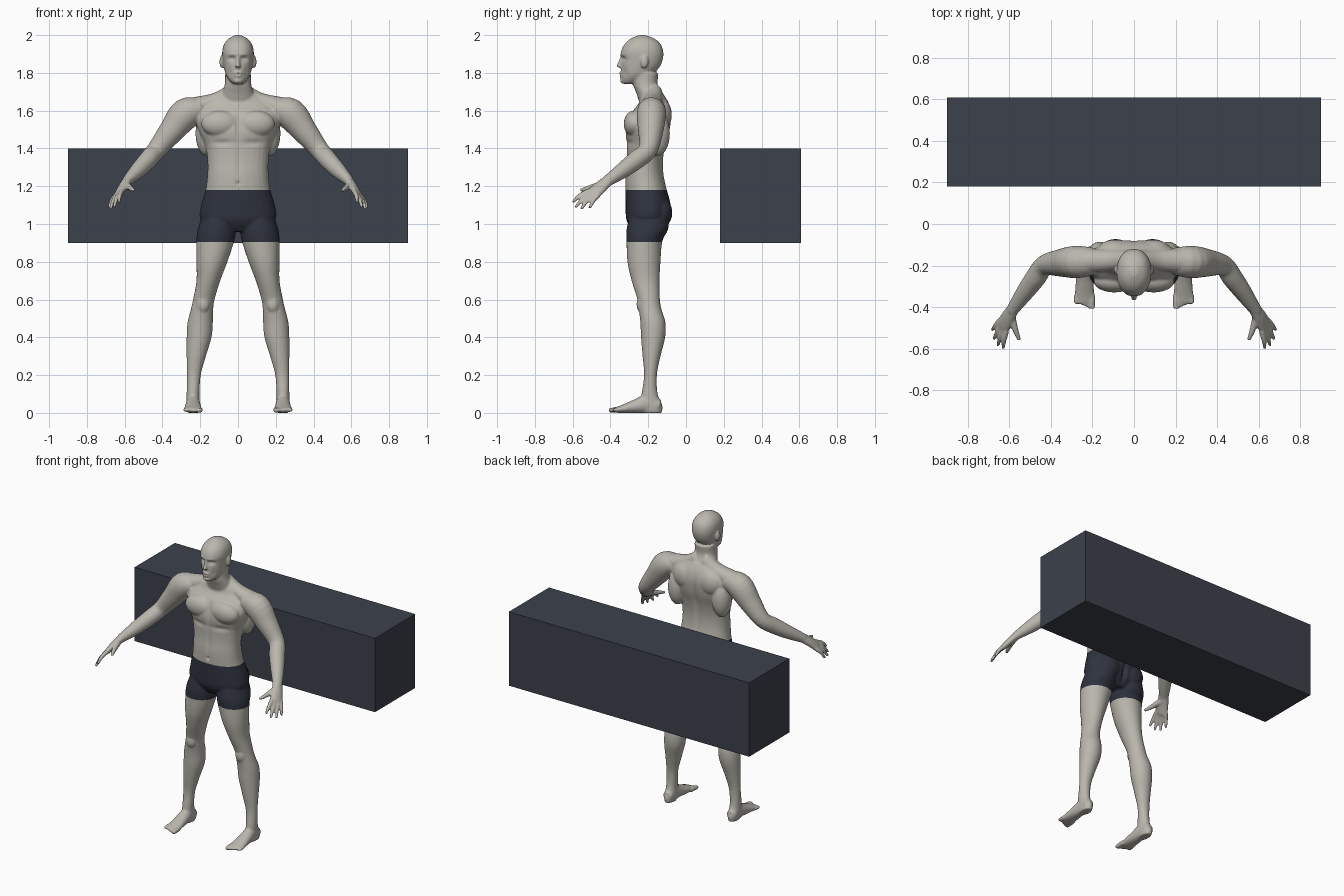
import bpy, bmesh, math
from mathutils import Vector, Matrix

default = bpy.data.objects.get("Cube")
if default:
    bpy.data.objects.remove(default, do_unlink=True)


def material(name, colour):
    mat = bpy.data.materials.new(name)
    mat.use_nodes = True
    rgba = (*colour, 1)
    mat.diffuse_color = rgba
    shader = next(n for n in mat.node_tree.nodes if n.type == 'BSDF_PRINCIPLED')
    shader.inputs["Base Color"].default_value = rgba
    return mat


def add_object(name, bm, *materials):
    mesh = bpy.data.meshes.new(name)
    bm.to_mesh(mesh)
    bm.free()
    for mat in materials:
        mesh.materials.append(mat)
    ob = bpy.data.objects.new(name, mesh)
    bpy.context.collection.objects.link(ob)
    return ob


def spline(rows, steps=4):
    """Smoothly fill in sections between the given ones."""
    pts = [Vector(r) for r in rows]
    pts = [pts[0]] + pts + [pts[-1]]
    filled = []
    for a, b, c, d in zip(pts, pts[1:], pts[2:], pts[3:]):
        for i in range(steps):
            t = i / steps
            filled.append(b + (c - a) * (t / 2) + (a * 2 - b * 5 + c * 4 - d) * (t * t / 2)
                          + (b * 3 - a - c * 3 + d) * (t ** 3 / 2))
    return filled + [pts[-1]]


def skin_rings(bm, rings):
    """Bridge rings of points into a closed tube."""
    loops = [[bm.verts.new(p) for p in ring] for ring in rings]
    for low, high in zip(loops, loops[1:]):
        for i in range(len(low)):
            bm.faces.new((low[i - 1], low[i], high[i], high[i - 1]))
    bm.faces.new(loops[0])
    bm.faces.new(loops[-1])


def ring(centre, u, v, ru, rv, power=2, sides=28):
    points = []
    for i in range(sides):
        angle = math.tau * i / sides
        c, s = math.cos(angle), math.sin(angle)
        points.append(centre + u * math.copysign(abs(c) ** (2 / power), c) * ru
                      + v * math.copysign(abs(s) ** (2 / power), s) * rv)
    return points


def add_rings(bm, rings, mirror):
    skin_rings(bm, rings)
    if mirror:
        skin_rings(bm, [[Vector((-p.x, p.y, p.z)) for p in r] for r in rings])


def stack(bm, rows, mirror=False, power=2.2):
    """Level sections: height, x centre, half width, front y, back y."""
    rings = []
    for z, x, half, front, back in spline(rows):
        centre = Vector((x, (front + back) / 2, z))
        rings.append(ring(centre, Vector((1, 0, 0)), Vector((0, 1, 0)), half, (back - front) / 2, power))
    add_rings(bm, rings, mirror)


def limb(bm, rows, across=(1, 0, 0), mirror=True):
    """Sections square to a path: x, y, z, radius across, other radius."""
    rows = spline(rows)
    path = [r.to_3d() for r in rows]
    rings = []
    for i, row in enumerate(rows):
        tangent = (path[min(i + 1, len(path) - 1)] - path[max(i - 1, 0)]).normalized()
        u = Vector(across)
        u = (u - tangent * u.dot(tangent)).normalized()
        rings.append(ring(path[i], u, tangent.cross(u), row[3], row[4]))
    add_rings(bm, rings, mirror)


def ball(bm, centre, radii, mirror=True):
    x, y, z = centre
    for side in ((1, -1) if mirror else (1,)):
        place = Matrix.Translation((x * side, y, z)) @ Matrix.Diagonal((*radii, 1))
        bmesh.ops.create_uvsphere(bm, u_segments=24, v_segments=16, radius=1, matrix=place)


skin = material("warm_grey_skin", (.49, .47, .42))
cloth = material("dark_navy_cloth", (.028, .033, .049))
slate = material("dark_slate", (.045, .053, .071))

body = bmesh.new()

# Torso, neck and head
stack(body, [(.96, 0, .08, -.28, -.13), (1.02, 0, .195, -.315, -.09), (1.1, 0, .195, -.32, -.08),
             (1.18, 0, .172, -.322, -.1), (1.26, 0, .162, -.322, -.117), (1.34, 0, .162, -.315, -.12),
             (1.42, 0, .175, -.315, -.107), (1.5, 0, .21, -.32, -.085), (1.58, 0, .23, -.295, -.077),
             (1.64, 0, .19, -.25, -.09), (1.69, 0, .1, -.24, -.12)])
stack(body, [(1.62, 0, .1, -.24, -.1), (1.69, 0, .085, -.262, -.13),
             (1.74, 0, .07, -.28, -.15), (1.8, 0, .068, -.28, -.145)])
stack(body, [(1.742, 0, .025, -.335, -.27), (1.76, 0, .045, -.341, -.23), (1.79, 0, .064, -.343, -.18),
             (1.83, 0, .075, -.343, -.14), (1.87, 0, .081, -.342, -.123), (1.91, 0, .084, -.345, -.12),
             (1.95, 0, .075, -.327, -.133), (1.98, 0, .052, -.295, -.165), (2, 0, .015, -.25, -.215)])

# Trapezius, chest, back and seat muscles
limb(body, [(.02, -.17, 1.7, .045, .05), (.12, -.175, 1.652, .05, .042), (.28, -.18, 1.6, .065, .065)], (0, 1, 0))
ball(body, (.095, -.275, 1.53), (.1, .055, .07))
ball(body, (.165, -.15, 1.48), (.06, .065, .12))
ball(body, (.09, -.125, 1.58), (.085, .05, .08))
ball(body, (.09, -.135, 1.06), (.08, .063, .08))

# Nose, lips, chin and ears
limb(body, [(0, -.338, 1.88, .009, .012), (0, -.35, 1.85, .01, .012), (0, -.358, 1.83, .016, .013)], mirror=False)
ball(body, (0, -.344, 1.798), (.022, .011, .007), False)
ball(body, (0, -.342, 1.784), (.019, .011, .007), False)
ball(body, (0, -.335, 1.758), (.022, .014, .014), False)
ball(body, (.086, -.22, 1.858), (.012, .021, .034))

# Arms
limb(body, [(.19, -.18, 1.61, .065, .055), (.275, -.183, 1.585, .078, .083), (.35, -.187, 1.495, .067, .068),
            (.43, -.2, 1.395, .05, .051), (.475, -.26, 1.342, .05, .049), (.53, -.335, 1.284, .042, .042),
            (.59, -.42, 1.225, .03, .026)], (0, 1, 0))

# Palms, fingers and thumbs
spread = Vector((.05, .09, -.035)).normalized()
knuckle = Vector((.63, -.49, 1.163))
limb(body, [(.575, -.4, 1.24, .03, .026), (.605, -.445, 1.203, .037, .023),
            (*knuckle, .042, .018), (.635, -.5, 1.155, .038, .013)], spread)
tips = [(.63, -.6, 1.115), (.655, -.585, 1.088), (.675, -.555, 1.078), (.683, -.51, 1.083)]
for i, tip in enumerate(tips):
    base = knuckle + spread * (i - 1.5) * .022
    middle = (base + Vector(tip)) / 2 + Vector((.004, -.004, .006))
    limb(body, [(*base, .013, .014), (*middle, .012, .012), (*tip, .008, .008)], spread)
limb(body, [(.59, -.435, 1.21, .018, .02), (.573, -.505, 1.193, .015, .015), (.552, -.56, 1.178, .009, .009)])

# Legs
stack(body, [(1.04, .1, .09, -.3, -.09), (.97, .112, .102, -.315, -.095), (.91, .12, .1, -.315, -.125),
             (.8, .138, .082, -.31, -.135), (.7, .157, .063, -.288, -.14), (.6, .181, .057, -.257, -.138),
             (.55, .19, .059, -.25, -.13), (.48, .2, .067, -.242, -.109), (.4, .206, .066, -.238, -.11),
             (.3, .221, .051, -.23, -.135), (.2, .234, .037, -.222, -.154), (.1, .238, .034, -.235, -.15),
             (.04, .238, .035, -.24, -.125), (0, .238, .03, -.23, -.128)], True, 2)
ball(body, (.185, -.237, .575), (.034, .025, .045))

# Feet and toes
limb(body, [(.238, -.14, .034, .032, .034), (.238, -.2, .048, .036, .05), (.238, -.27, .034, .042, .036),
            (.238, -.34, .02, .047, .021), (.238, -.375, .015, .044, .014)])
for i in range(5):
    x = .202 + i * .019
    size = .015 if i == 0 else .011
    limb(body, [(x, -.34, .018, size, size), (x, -.375, .016, size, size),
                (x, -.408 + i * .008, .012, size, size * .8)])
bmesh.ops.recalc_face_normals(body, faces=body.faces)

# Fuse the parts into one soft surface
figure = add_object("figure_body", body, skin, cloth)
fuse = figure.modifiers.new("Fuse", 'REMESH')
fuse.mode = 'VOXEL'
fuse.voxel_size = .006
soften = figure.modifiers.new("Soften", 'SMOOTH')
soften.factor = .5
soften.iterations = 6
graph = bpy.context.evaluated_depsgraph_get()
fused = bpy.data.meshes.new_from_object(figure.evaluated_get(graph))
figure.modifiers.clear()

# Soft hollows and ridges: centre, radii, push along y; mirrored when off centre
marks = [
    ((.032, -.34, 1.874), (.019, .04, .012), .016),   # eye sockets
    ((.032, -.33, 1.872), (.01, .03, .006), -.008),   # eyeballs
    ((.03, -.34, 1.897), (.025, .03, .008), -.004),   # brows
    ((.045, -.33, 1.8), (.014, .03, .025), .006),     # cheeks
    ((0, -.35, 1.791), (.02, .03, .003), .006),       # mouth line
    ((0, -.33, 1.53), (.013, .05, .08), .012),        # breastbone
    ((0, -.32, 1.32), (.012, .05, .1), .006),         # belly line
    ((0, -.32, 1.215), (.01, .04, .01), .01),         # navel
    ((.09, -.32, 1.43), (.06, .05, .016), .008),      # under the chest
    ((0, -.09, 1.42), (.02, .05, .17), -.012),        # spine
    ((0, -.08, 1.04), (.014, .05, .06), -.022),       # seat cleft
]
marks += [((-c[0], c[1], c[2]), r, push) for c, r, push in marks if c[0]]

bm = bmesh.new()
bm.from_mesh(fused)
for (cx, cy, cz), (rx, ry, rz), push in marks:
    for vert in bm.verts:
        x, y, z = vert.co
        if abs(z - cz) < rz * 3 and abs(x - cx) < rx * 3:
            falloff = ((x - cx) / rx) ** 2 + ((y - cy) / ry) ** 2 + ((z - cz) / rz) ** 2
            if (push < 0) == (cz < 1.5) and cy > -.2:
                vert.co.y += push * math.exp(-falloff)
            else:
                vert.co.y += push * math.exp(-falloff)
for vert in bm.verts:
    vert.co.z = max(vert.co.z, 0)

# Shorts, cut cleanly at waistband and hems
hem, waist = .905, 1.18
for level in (hem, waist):
    bmesh.ops.bisect_plane(bm, geom=bm.verts[:] + bm.edges[:] + bm.faces[:], dist=.0001,
                           plane_co=(0, 0, level), plane_no=(0, 0, 1))
for face in bm.faces:
    middle = face.calc_center_median()
    face.material_index = int(hem < middle.z < waist and abs(middle.x) < .3)
    face.smooth = True
bm.to_mesh(figure.data)
bm.free()
bpy.data.meshes.remove(fused)

# Long block behind the figure
block = bmesh.new()
bmesh.ops.create_cube(block, size=1, matrix=Matrix.Translation((0, .395, 1.15)) @ Matrix.Diagonal((1.8, .43, .5, 1)))
add_object("rear_block", block, slate)
